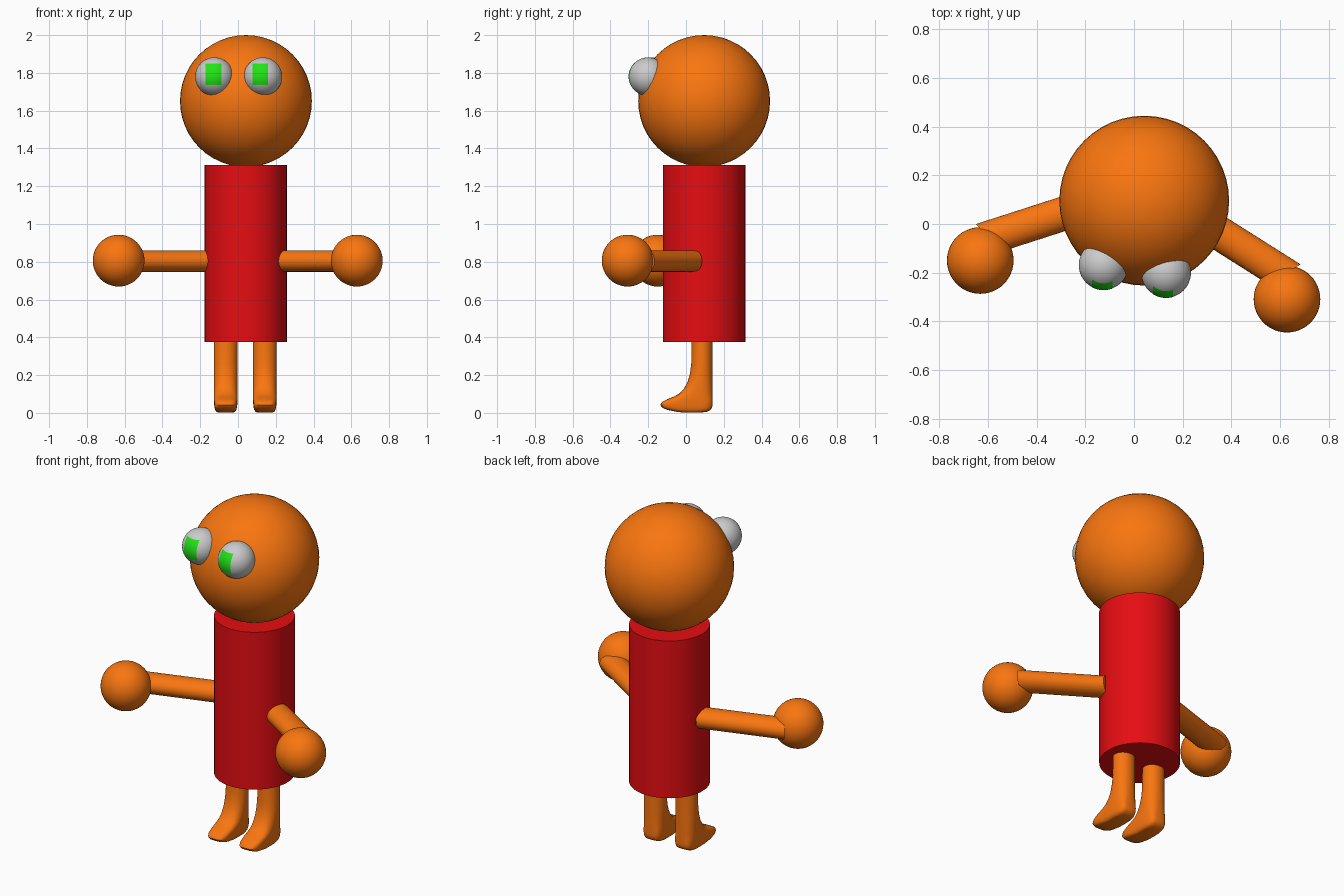
import bpy, bmesh, math
from mathutils import Vector, Matrix

if "Cube" in bpy.data.objects:
    bpy.data.objects.remove(bpy.data.objects["Cube"])


def material(name, rgb):
    m = bpy.data.materials.new(name)
    m.diffuse_color = (*rgb, 1)
    m.use_nodes = True
    m.node_tree.nodes["Principled BSDF"].inputs["Base Color"].default_value = m.diffuse_color
    return m


ORANGE = material("orange", (0.95, 0.18, 0.005))
RED = material("red", (0.79, 0.004, 0.006))
GREEN = material("green", (0.015, 0.78, 0.008))


def finish(name, bm, mat=None, recalc=True):
    if recalc:
        bmesh.ops.recalc_face_normals(bm, faces=bm.faces)
    me = bpy.data.meshes.new(name)
    bm.to_mesh(me)
    bm.free()
    ob = bpy.data.objects.new(name, me)
    bpy.context.collection.objects.link(ob)
    if mat:
        me.materials.append(mat)
    bpy.ops.object.select_all(action='DESELECT')
    ob.select_set(True)
    bpy.context.view_layer.objects.active = ob
    bpy.ops.object.shade_smooth_by_angle(angle=math.radians(40))
    return ob


def ball(name, center, r, mat=None):
    bm = bmesh.new()
    bmesh.ops.create_uvsphere(bm, u_segments=48, v_segments=24, radius=r,
                              matrix=Matrix.Translation(center))
    return finish(name, bm, mat)


def loft(name, rings, mat):
    bm = bmesh.new()
    loops = [[bm.verts.new(p) for p in ring] for ring in rings]
    n = len(loops[0])
    for a, b in zip(loops, loops[1:]):
        for i in range(n):
            j = (i + 1) % n
            bm.faces.new((a[i], a[j], b[j], b[i]))
    bm.faces.new(loops[0])
    bm.faces.new(loops[-1])
    return finish(name, bm, mat)


# head and body
ball("head", (0.042, 0.096, 1.651), 0.349, ORANGE)
bm = bmesh.new()
bmesh.ops.create_cone(bm, cap_ends=True, segments=48, radius1=0.218, radius2=0.218,
                      depth=0.935, matrix=Matrix.Translation((0.041, 0.096, 0.844)))
finish("body", bm, RED)


# arms: oval tubes from inside the body to the hand, end cut slanting to the back
def arm(name, start, end):
    start, end = Vector(start), Vector(end)
    d = (end - start).normalized()
    side = Vector((-d.y, d.x, 0))
    if side.y < 0:
        side = -side
    ts = [2 * math.pi * i / 32 for i in range(32)]
    loft(name, [[p + (side * 0.07 + d * 0.035) * math.cos(t)
                 + Vector((0, 0, 0.057 * math.sin(t))) for t in ts]
                for p in (start, end)], ORANGE)


arm("left_arm", (-0.12, 0.097, 0.804), (-0.595, -0.056, 0.804))
arm("right_arm", (0.22, 0.045, 0.804), (0.618, -0.2065, 0.804))

# hands
ball("left_hand", (-0.632, -0.15, 0.806), 0.137, ORANGE)
ball("right_hand", (0.629, -0.309, 0.806), 0.137, ORANGE)

# legs: horizontal slices (z, front y, back y, half width, squareness)
SLICES = [(0.380, 0.030, 0.141, 0.063, 2.0), (0.260, 0.028, 0.141, 0.063, 2.0),
          (0.205, 0.021, 0.141, 0.063, 2.1), (0.160, 0.008, 0.141, 0.063, 2.3),
          (0.125, -0.012, 0.141, 0.063, 2.5), (0.100, -0.035, 0.141, 0.063, 2.8),
          (0.083, -0.068, 0.141, 0.063, 3.2), (0.070, -0.100, 0.141, 0.063, 3.6),
          (0.055, -0.128, 0.141, 0.062, 4.0), (0.040, -0.136, 0.141, 0.061, 4.0),
          (0.026, -0.126, 0.138, 0.059, 4.0), (0.014, -0.100, 0.130, 0.056, 4.0),
          (0.004, -0.050, 0.110, 0.050, 4.0), (0.000, -0.020, 0.085, 0.040, 4.0)]


def power(v, n):
    return math.copysign(abs(v) ** (2 / n), v)


for name, cx in (("left_leg", -0.065), ("right_leg", 0.142)):
    rings = []
    for z, y0, y1, w, n in SLICES:
        ts = [2 * math.pi * i / 40 for i in range(40)]
        rings.append([(cx + w * power(math.cos(t), n),
                       (y0 + y1) / 2 + (y1 - y0) / 2 * power(math.sin(t), n), z + 0.002)
                      for t in ts])
    loft(name, rings, ORANGE)

# eyes, each with a rectangular pupil patch lying on the ball
R = 0.102
for side, c, x0, x1 in (("left", (-0.125, -0.169, 1.780), -0.173, -0.088),
                        ("right", (0.132, -0.201, 1.780), 0.078, 0.160)):
    ball(side + "_eye", c, R)
    bm = bmesh.new()
    N = 8
    grid = []
    for j in range(N + 1):
        row = []
        for i in range(N + 1):
            x = x0 + (x1 - x0) * i / N
            z = 1.736 + (1.850 - 1.736) * j / N
            y = c[1] - math.sqrt((R * 1.01) ** 2 - (x - c[0]) ** 2 - (z - c[2]) ** 2)
            row.append(bm.verts.new((x, y, z)))
        grid.append(row)
    for j in range(N):
        for i in range(N):
            bm.faces.new((grid[j][i], grid[j][i + 1], grid[j + 1][i + 1], grid[j + 1][i]))
    finish(side + "_pupil", bm, GREEN, recalc=False)
